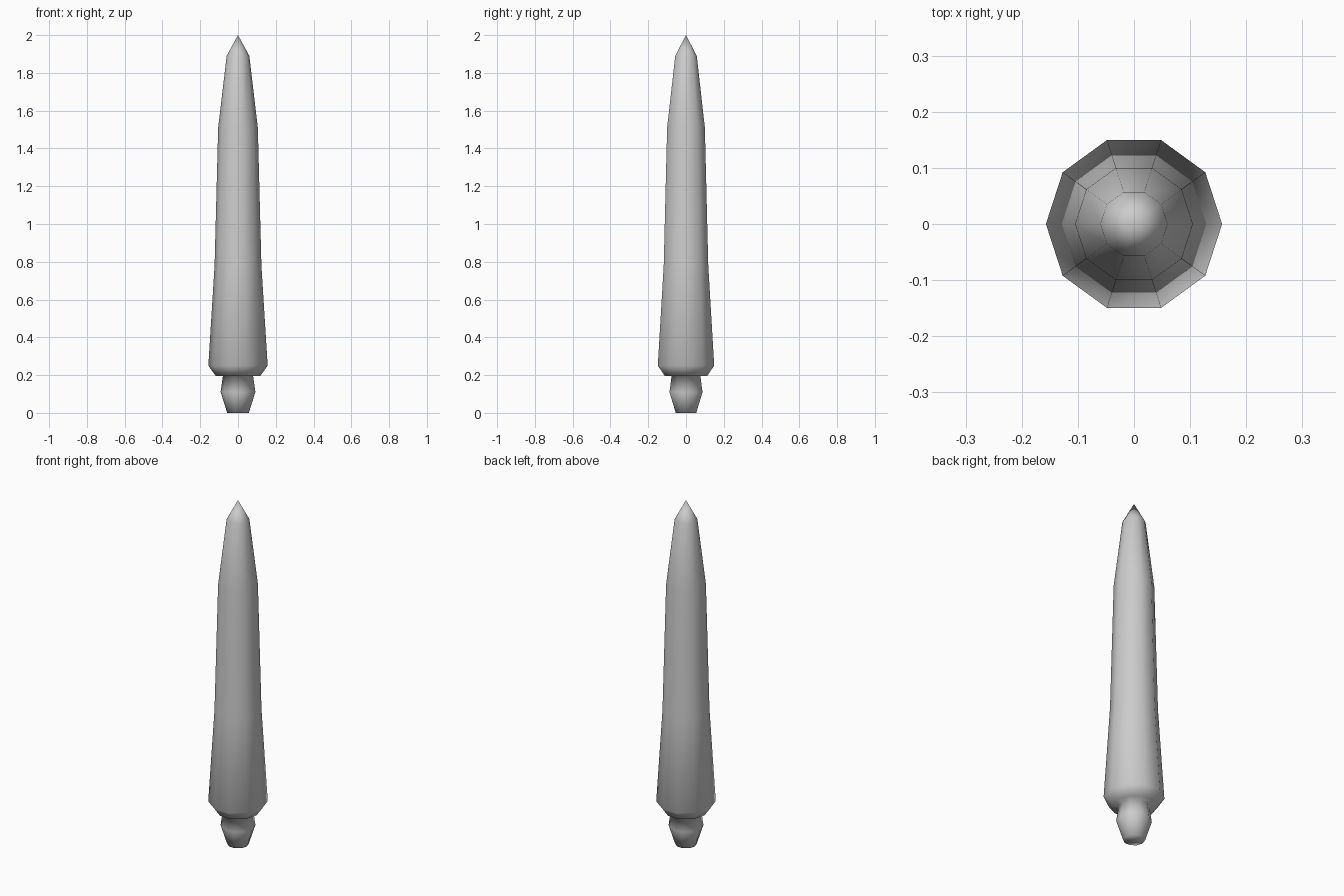
import bpy, bmesh, math

if "Cube" in bpy.data.objects:
    bpy.data.objects.remove(bpy.data.objects["Cube"])

SIDES = 10


def lathe(name, profile):
    """Revolve (radius, z) points, bottom to top, into a ten-sided solid."""
    bm = bmesh.new()
    rings = []
    for r, z in profile:
        if r == 0:
            rings.append([bm.verts.new((0, 0, z))])
        else:
            rings.append([bm.verts.new((r * math.cos(math.tau * i / SIDES),
                                        r * math.sin(math.tau * i / SIDES), z))
                          for i in range(SIDES)])
    for a, b in zip(rings, rings[1:]):
        for i in range(SIDES):
            j = (i + 1) % SIDES
            if len(b) == 1:
                bm.faces.new((a[i], a[j], b[0]))
            else:
                bm.faces.new((a[i], a[j], b[j], b[i]))
    bm.faces.new(rings[0][::-1])
    bmesh.ops.recalc_face_normals(bm, faces=bm.faces)
    for f in bm.faces:
        f.smooth = True
    mesh = bpy.data.meshes.new(name)
    bm.to_mesh(mesh)
    bm.free()
    obj = bpy.data.objects.new(name, mesh)
    bpy.context.collection.objects.link(obj)
    return obj


# Bulging stem at the foot, long tapered body with chamfered base and pointed tip
lathe("tapered_spike", [(0.057, 0), (0.092, 0.11), (0.08, 0.196),
                        (0.118, 0.196), (0.157, 0.25), (0.124, 0.78),
                        (0.105, 1.51), (0.06, 1.89), (0, 2.0)])
